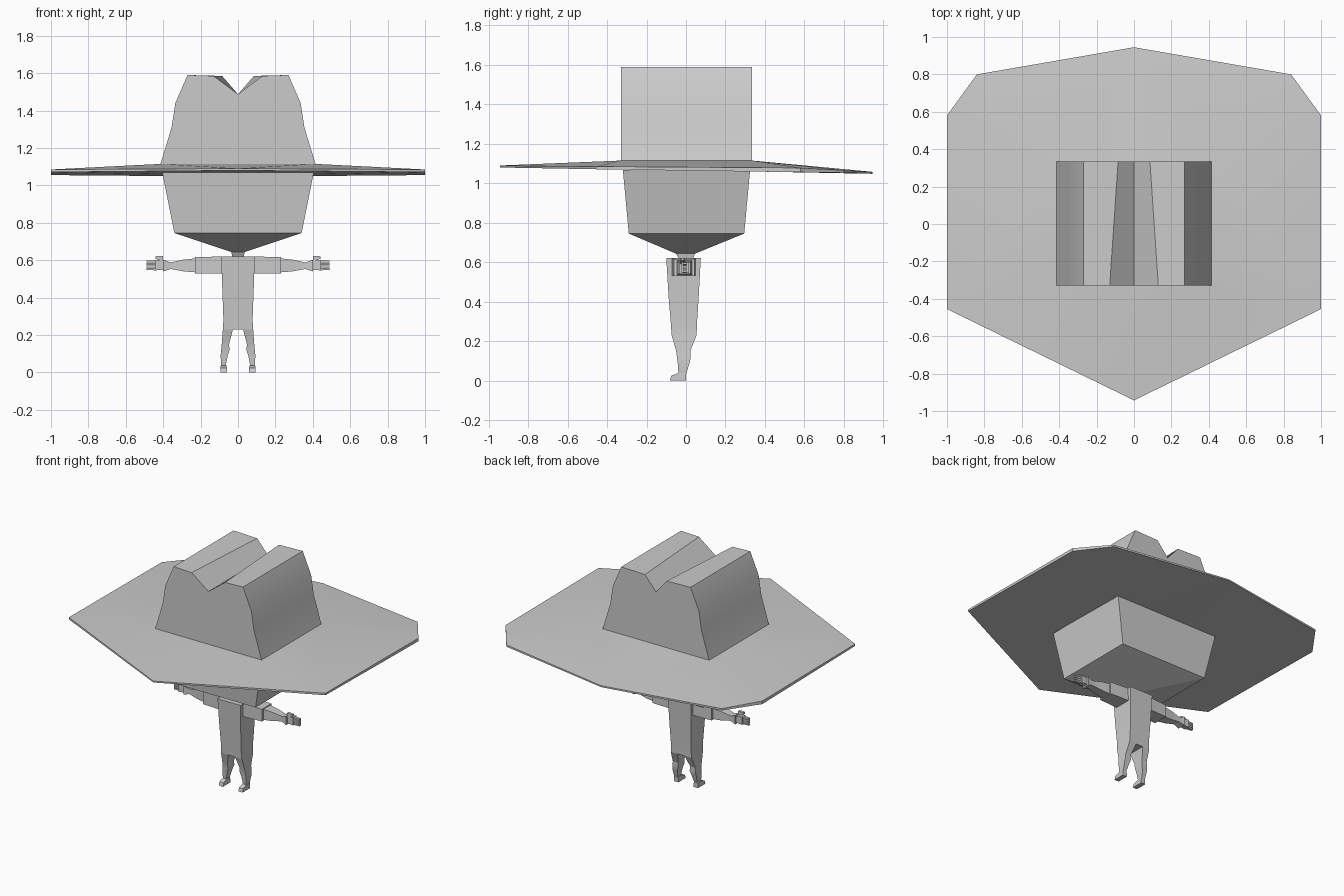
import bpy, bmesh, math

if "Cube" in bpy.data.objects:
    bpy.data.objects.remove(bpy.data.objects["Cube"])


def make(name, verts, faces, mirror=False, weld=False):
    me = bpy.data.meshes.new(name)
    bm = bmesh.new()
    vs = [bm.verts.new(v) for v in verts]
    for f in faces:
        bm.faces.new([vs[i] for i in f])
    bmesh.ops.recalc_face_normals(bm, faces=bm.faces)
    bm.to_mesh(me)
    bm.free()
    ob = bpy.data.objects.new(name, me)
    bpy.context.collection.objects.link(ob)
    bpy.ops.object.select_all(action='DESELECT')
    ob.select_set(True)
    bpy.context.view_layer.objects.active = ob
    bpy.ops.object.shade_smooth_by_angle(angle=math.radians(25))
    if mirror:
        ob.modifiers.new("mirror", 'MIRROR').use_mirror_merge = weld
    return ob


def loft(name, axis, rings, mirror=False, caps=(True, True)):
    """Rectangular rings (position, a0, a1, b0, b1) along 'x' or 'z'."""
    verts, faces = [], []
    for p, a0, a1, b0, b1 in rings:
        for a, b in ((a0, b0), (a1, b0), (a1, b1), (a0, b1)):
            verts.append((p, a, b) if axis == 'x' else (a, b, p))
    for i in range(len(rings) - 1):
        for k in range(4):
            n = (k + 1) % 4
            faces.append((4*i + k, 4*i + n, 4*i + 4 + n, 4*i + 4 + k))
    if caps[0]:
        faces.append((0, 1, 2, 3))
    if caps[1]:
        n = len(verts)
        faces.append((n - 4, n - 3, n - 2, n - 1))
    return make(name, verts, faces, mirror)


# Hat brim: right half, top and underside joined by a thin rim, mirrored
outline = [(0, -.943), (1, -.455), (1, .58), (.84, .80), (0, .945)]
top_z = [1.09, 1.085, 1.078, 1.066, 1.058]
low_z = [1.08, 1.071, 1.056, 1.053, 1.048]
verts, faces = [], []
for zs, inner in ((top_z, [(0, -.33, 1.115), (.41, -.33, 1.115), (.41, .335, 1.115), (0, .335, 1.115)]),
                  (low_z, [(0, -.32, 1.07), (.405, -.32, 1.07), (.405, .325, 1.06), (0, .325, 1.06)])):
    o = len(verts)
    verts += [(x, y, z) for (x, y), z in zip(outline, zs)] + inner
    for f in ((0, 1, 6), (0, 6, 5), (1, 2, 7, 6), (2, 3, 7), (3, 4, 7), (4, 8, 7)):
        faces.append([i + o for i in f])
faces += [(i, i + 1, i + 10, i + 9) for i in range(4)]
make("hat_brim", verts, faces, True, True)

# Hat crown: creased profile run front to back, crease narrower at the back
def crown_profile(y, w):
    half = [(.415, 1.113), (.355, 1.31), (.335, 1.44), (.27, 1.59), (w, 1.585)]
    pts = half + [(0, 1.487)] + [(-x, z) for x, z in reversed(half)]
    return [(x, y, z) for x, z in pts]

v = crown_profile(-.33, .13) + crown_profile(.335, .085)
f = [(i, i + 1, i + 12, i + 11) for i in range(10)]
f += [tuple(range(11)), tuple(range(11, 22))]
make("hat_crown", v, f)

# Head tapering down to the neck
loft("head", 'z', [(1.068, -.405, .405, -.32, .325), (.745, -.34, .34, -.29, .295),
                   (.643, -.035, .035, -.05, .045), (.615, -.03, .03, -.035, .035)],
     caps=(False, False))

# Torso
loft("torso", 'z', [(.62, -.09, .09, -.10, .075), (.42, -.083, .083, -.088, .064),
                    (.28, -.078, .078, -.076, .055), (.23, -.081, .081, -.073, .054)])

# Legs and feet
loft("leg", 'z', [(.23, .027, .081, -.073, .054), (.15, .048, .087, -.05, .022),
                  (.12, .045, .09, -.046, .024), (.09, .055, .093, -.042, .018),
                  (.03, .067, .09, -.038, 0)], True)
loft("foot", 'z', [(.038, .062, .092, -.038, 0), (.024, .06, .093, -.075, 0),
                   (0, .06, .093, -.082, 0)], True)

# Sleeve, forearm and cuff
loft("upper_arm", 'x', [(.085, -.07, .048, .53, .62), (.23, -.062, .043, .53, .616)], True)
loft("forearm", 'x', [(.225, -.045, .03, .535, .61), (.29, -.038, .026, .54, .603),
                      (.36, -.028, .018, .553, .588), (.40, -.036, .024, .54, .602)], True)

# Hand: palm, four fingers and an upward thumb
loft("palm", 'x', [(.395, -.022, .012, .55, .595), (.445, -.024, .014, .545, .6)], True)
for i in range(4):
    z = .546 + .0135 * i
    loft("finger_%d" % (i + 1), 'x', [(.44, -.016, .004, z, z + .012),
                                     (.49, -.014, .002, z + .001, z + .011)], True)
loft("thumb", 'x', [(.40, -.028, -.008, .592, .622), (.442, -.026, -.01, .608, .621)], True)
